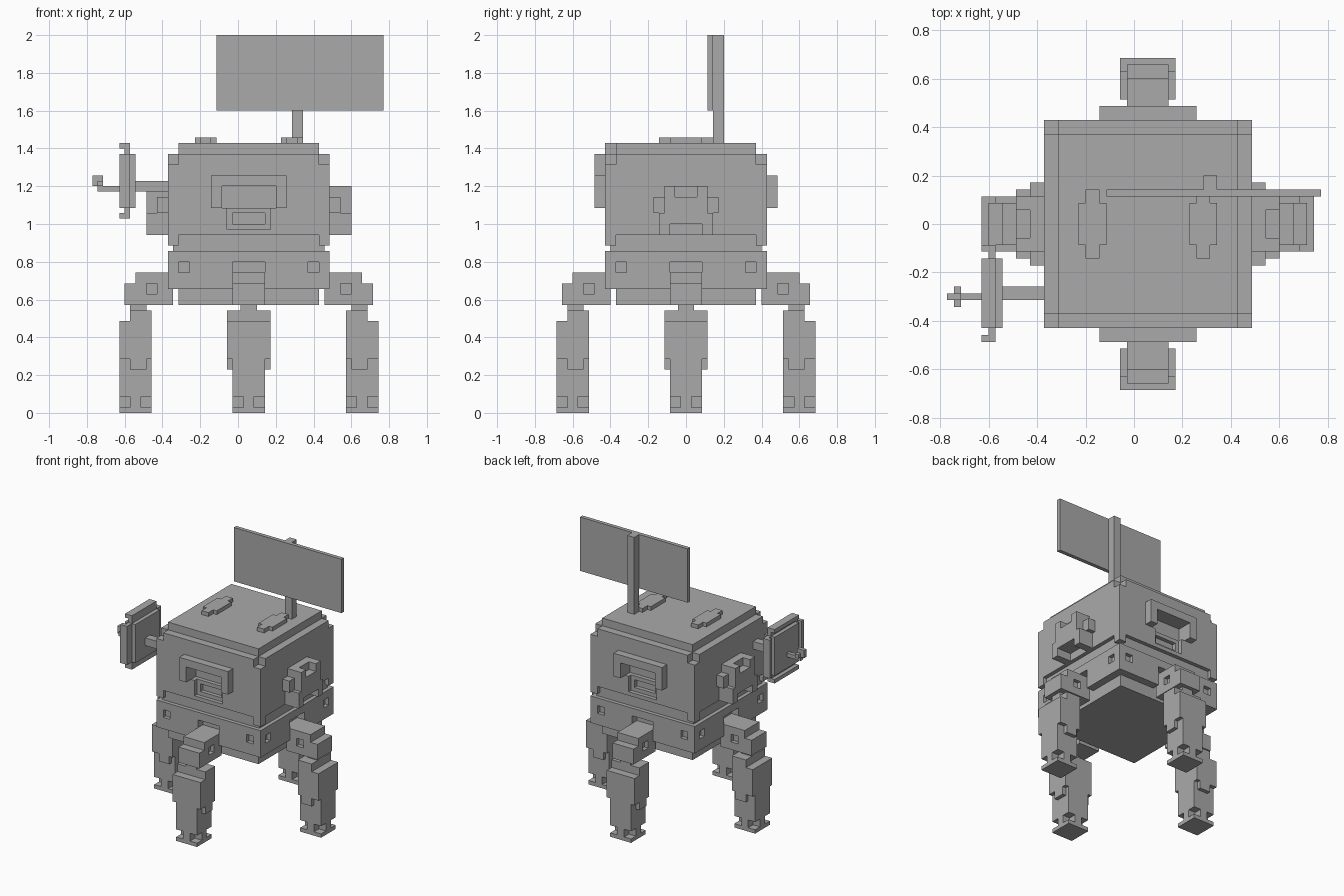
import bpy
import bmesh
from math import pi
from mathutils import Matrix, Vector

UNIT = 1 / 35      # size of one block
BODY_X = 2         # body centre, in blocks
SIDES = {"left": 0, "back": 1, "right": 2, "front": 3}

start = bpy.data.objects.get("Cube")
if start:
    bpy.data.objects.remove(start, do_unlink=True)

grey = bpy.data.materials.new("plain grey")
grey.use_nodes = True
colour = (0.4, 0.4, 0.4, 1)
grey.diffuse_color = colour
grey.node_tree.nodes["Principled BSDF"].inputs["Base Color"].default_value = colour


def span(value):
    """A single number means a symmetric range."""
    return value if isinstance(value, tuple) else (-value, value)


def build(name, boxes, turn=None):
    """Make one object out of blocks; turn places it around the body."""
    bm = bmesh.new()
    for box in boxes:
        ranges = [span(value) for value in box]
        centre = Vector([(low + high) / 2 for low, high in ranges])
        size = Vector([high - low for low, high in ranges])
        bmesh.ops.create_cube(bm, size=1, matrix=Matrix.Translation(centre) @ Matrix.Diagonal(size.to_4d()))
    place = Matrix.Scale(UNIT, 4)
    if turn is not None:
        place = place @ Matrix.Translation((BODY_X, 0, 0)) @ Matrix.Rotation(turn * pi / 2, 4, "Z")
    bm.transform(place)
    mesh = bpy.data.meshes.new(name)
    bm.to_mesh(mesh)
    bm.free()
    mesh.materials.append(grey)
    obj = bpy.data.objects.new(name, mesh)
    bpy.context.scene.collection.objects.link(obj)
    return obj


def carve(target, box, turn=0):
    """Cut one block out of an object."""
    cutter = build("cutter", [box], turn)
    cutter.hide_render = True
    modifier = target.modifiers.new("cut", "BOOLEAN")
    modifier.operation = "DIFFERENCE"
    modifier.solver = "EXACT"
    modifier.object = cutter
    bpy.context.view_layer.objects.active = target
    bpy.ops.object.modifier_apply(modifier=modifier.name)
    bpy.data.objects.remove(cutter, do_unlink=True)


# Body: base, belt, hull and stepped roof
build("base", [(13, 13, (20, 23))], 0)
belt = build("belt", [(15, 15, (23, 30))], 0)
hull = build("hull", [(15, 15, (33, 46))], 0)
build("hull_neck", [(14, 14, (30, 33))], 0)
build("roof", [(15, 13, (46, 48)), (13, 15, (46, 48)), (13, 13, (48, 50))], 0)
corners = [(a, b) for a in ((-15, -13), (13, 15)) for b in ((-15, -13), (13, 15))]
build("hull_corners", [(a, b, (31, 33)) for a, b in corners], 0)

for side, turn in SIDES.items():
    # Belt sockets
    carve(belt, ((13, 16), 3, (22, 28)), turn)
    for t in (-12, 12):
        carve(belt, ((14, 16), (t - 1, t + 1), (26, 28)), turn)

    # Leg: hip, shin with side plates, foot with notched corners
    hip = build(side + "_hip", [((14, 23), 3, (20, 24))], turn)
    build(side + "_hip_top", [((13, 21), 3, (24, 26))], turn)
    for t in (-3, 3):
        carve(hip, ((17, 19), (t - 1, t + 1), (22, 24)), turn)
    build(side + "_knee", [((19, 22), 1.5, (19, 20))], turn)
    build(side + "_shin", [
        ((18, 24), 3, (3, 10)),
        ((18, 24), 4, (10, 17)),
        ((18, 22), 4, (17, 19)),
        ((19, 22), 4, (8, 10)),
    ], turn)
    build(side + "_foot", [
        ((18, 24), 3, (0, 1)),
        ((20, 22), 3, (1, 3)),
        ((18, 24), 1, (1, 3)),
    ], turn)

# Framed mouth on the front and back
for side in ("front", "back"):
    turn = SIDES[side]
    carve(hull, ((13, 16), 5, (38, 42)), turn)
    carve(hull, ((13, 16), 4, (34, 38)), turn)
    build(side + "_frame", [
        ((15, 17), 7, (42, 44)),
        ((15, 17), (-7, -5), (38, 42)),
        ((15, 17), (5, 7), (38, 42)),
    ], turn)
    build(side + "_lip", [
        ((13, 14), 4, (37, 38)),
        ((13, 14), (-4, -3), (34, 37)),
        ((13, 14), (3, 4), (34, 37)),
        ((13, 14), 4, (34, 35)),
    ], turn)

# Stepped mount on each flank
for side in ("left", "right"):
    build(side + "_mount", [
        ((15, 19), 4, (37, 40)),
        ((15, 17), 6, (37, 40)),
        ((15, 17), 2, (40, 42)),
        ((15, 19), (-4, -2), (40, 42)),
        ((15, 19), (2, 4), (40, 42)),
        ((15, 19), 5, (35, 37)),
        ((15, 19), (-5, -3), (33, 35)),
        ((15, 19), (3, 5), (33, 35)),
    ], SIDES[side])

# Roof plates
for name, x in (("right", -6), ("left", 10)):
    build(name + "_roof_plate", [
        ((x - 2, x + 2), 3, (50, 51)),
        ((x - 1, x + 1), 5, (50, 51)),
    ])

# Sign on a post
build("sign_post", [((10, 12), (5, 7), (50, 70))])
build("sign_board", [((-4, 27), (4, 5), (56, 70))])

# Dish on the right side, with rim, shaft and pointed feed
mid = (-15, -5)
wide = (-17, -3)
build("dish_shaft", [((-19, -13), (-11, -9), (41, 43))])
build("dish", [
    ((-21, -20), mid, (36, 50)),
    ((-21, -20), wide, (38, 48)),
    ((-22, -19), mid, (38, 48)),
])
build("dish_rim", [
    ((-22, -21), mid, (49, 50)),
    ((-22, -21), mid, (36, 37)),
    ((-22, -21), (-17, -16), (38, 48)),
    ((-22, -21), (-4, -3), (38, 48)),
])
build("dish_feed", [
    ((-26, -22), (-11, -10), (41, 42)),
    ((-27, -25), (-11, -10), (42, 44)),
    ((-26, -25), (-12, -9), (42, 43)),
])
